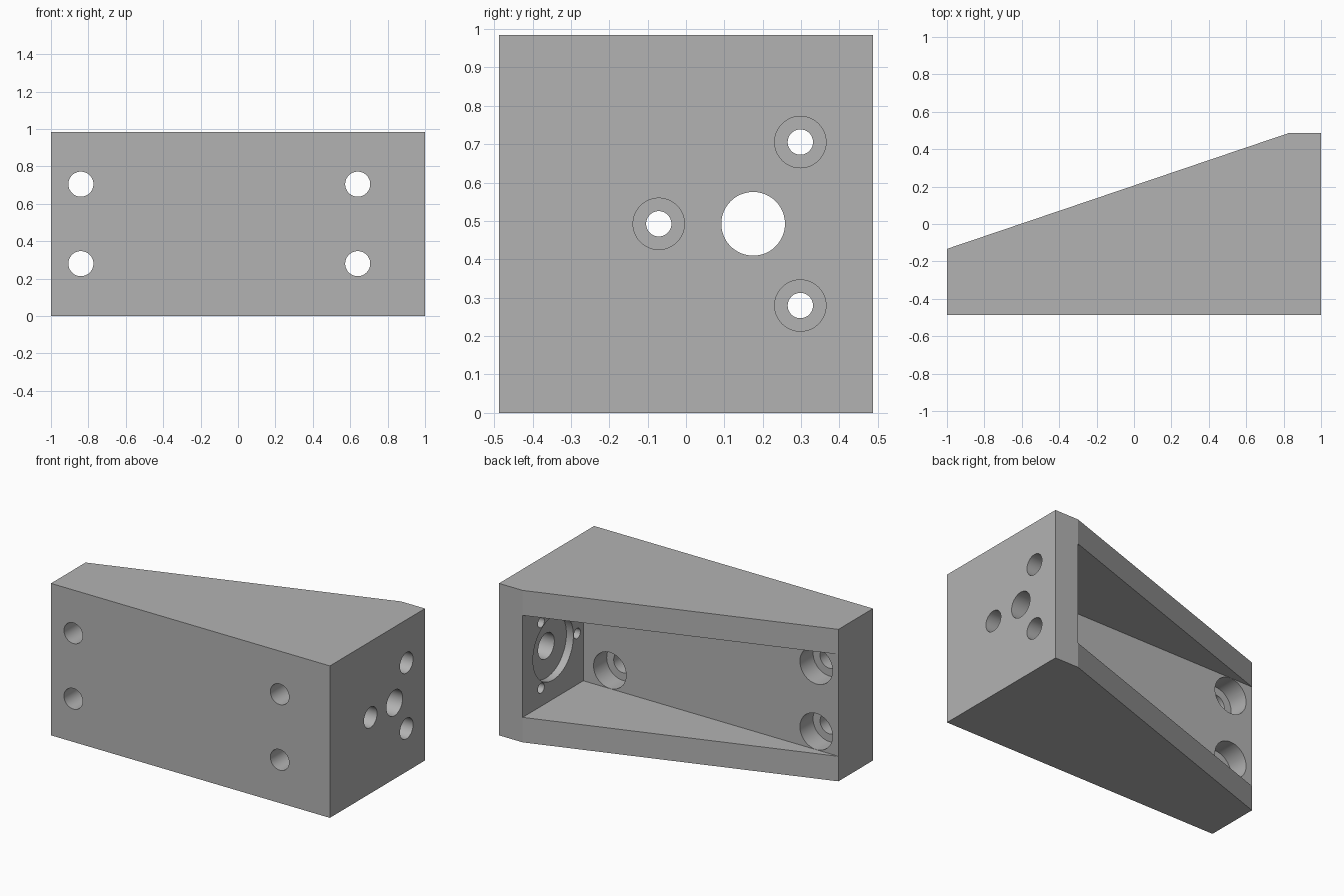
import bpy, bmesh, math
from mathutils import Matrix, Vector

if "Cube" in bpy.data.objects:
    bpy.data.objects.remove(bpy.data.objects["Cube"], do_unlink=True)

HEIGHT, DEPTH = 0.985, 0.487      # overall height, half depth
WALL = 0.162                      # top and bottom wall thickness
END_X, FLOOR_Y = 0.83, -0.134     # inner face of end plate, cavity floor

grey = bpy.data.materials.new("plain grey")
grey.use_nodes = True
colour = (0.45, 0.45, 0.45, 1)
grey.diffuse_color = colour
grey.node_tree.nodes["Principled BSDF"].inputs["Base Color"].default_value = colour


def to_object(name, bm):
    bmesh.ops.recalc_face_normals(bm, faces=bm.faces)
    mesh = bpy.data.meshes.new(name)
    bm.to_mesh(mesh)
    bm.free()
    mesh.materials.append(grey)
    ob = bpy.data.objects.new(name, mesh)
    bpy.context.collection.objects.link(ob)
    return ob


def prism(name, outline, z0, z1):
    bm = bmesh.new()
    face = bm.faces.new([bm.verts.new((x, y, z0)) for x, y in outline])
    top = bmesh.ops.extrude_face_region(bm, geom=[face])["geom"]
    verts = [v for v in top if isinstance(v, bmesh.types.BMVert)]
    bmesh.ops.translate(bm, verts=verts, vec=(0, 0, z1 - z0))
    return to_object(name, bm)


def rod(start, end, radius):
    """Cylinder between two points, used as a drill."""
    a, b = Vector(start), Vector(end)
    turn = (b - a).to_track_quat('Z', 'Y').to_matrix().to_4x4()
    bm = bmesh.new()
    bmesh.ops.create_cone(bm, cap_ends=True, segments=48, radius1=radius,
                          radius2=radius, depth=(b - a).length,
                          matrix=Matrix.Translation((a + b) / 2) @ turn)
    return to_object("drill", bm)


def carve(target, cutter):
    cutter.hide_render = True
    mod = target.modifiers.new("cut", 'BOOLEAN')
    mod.operation, mod.solver, mod.object = 'DIFFERENCE', 'EXACT', cutter
    bpy.context.view_layer.objects.active = target
    bpy.ops.object.modifier_apply(modifier=mod.name)
    bpy.data.objects.remove(cutter, do_unlink=True)


# Wedge shaped body
bracket = prism("wedge_bracket", [(-1, -DEPTH), (1, -DEPTH), (1, DEPTH),
                                  (END_X, DEPTH), (-1, -0.133)], 0, HEIGHT)

# Open cavity in the sloping back
carve(bracket, prism("cavity", [(-1.2, FLOOR_Y), (END_X, FLOOR_Y),
                                (END_X, 0.8), (-1.2, 0.8)], WALL, HEIGHT - WALL))

# Front bolt holes, counterbored from inside the cavity
for x in (-0.84, 0.64):
    for z in (0.28, HEIGHT - 0.28):
        carve(bracket, rod((x, -0.6, z), (x, 0, z), 0.067))
        carve(bracket, rod((x, FLOOR_Y - 0.135, z), (x, FLOOR_Y + 0.05, z), 0.117))

# Shaft hole with a round recess on the inner side of the end plate
cy, cz = 0.175, HEIGHT / 2
carve(bracket, rod((0.7, cy, cz), (1.1, cy, cz), 0.083))
carve(bracket, rod((0.7, cy, cz), (END_X + 0.05, cy, cz), 0.207))

# Three screw holes around the shaft, counterbored from outside
for angle in (60, 180, 300):
    y = cy + 0.246 * math.cos(math.radians(angle))
    z = cz + 0.246 * math.sin(math.radians(angle))
    carve(bracket, rod((0.7, y, z), (1.1, y, z), 0.033))
    carve(bracket, rod((0.9, y, z), (1.1, y, z), 0.067))

# Smooth bores, crisp edges
bpy.ops.object.select_all(action='DESELECT')
bracket.select_set(True)
bpy.context.view_layer.objects.active = bracket
bpy.ops.object.shade_smooth_by_angle(angle=math.radians(15))
